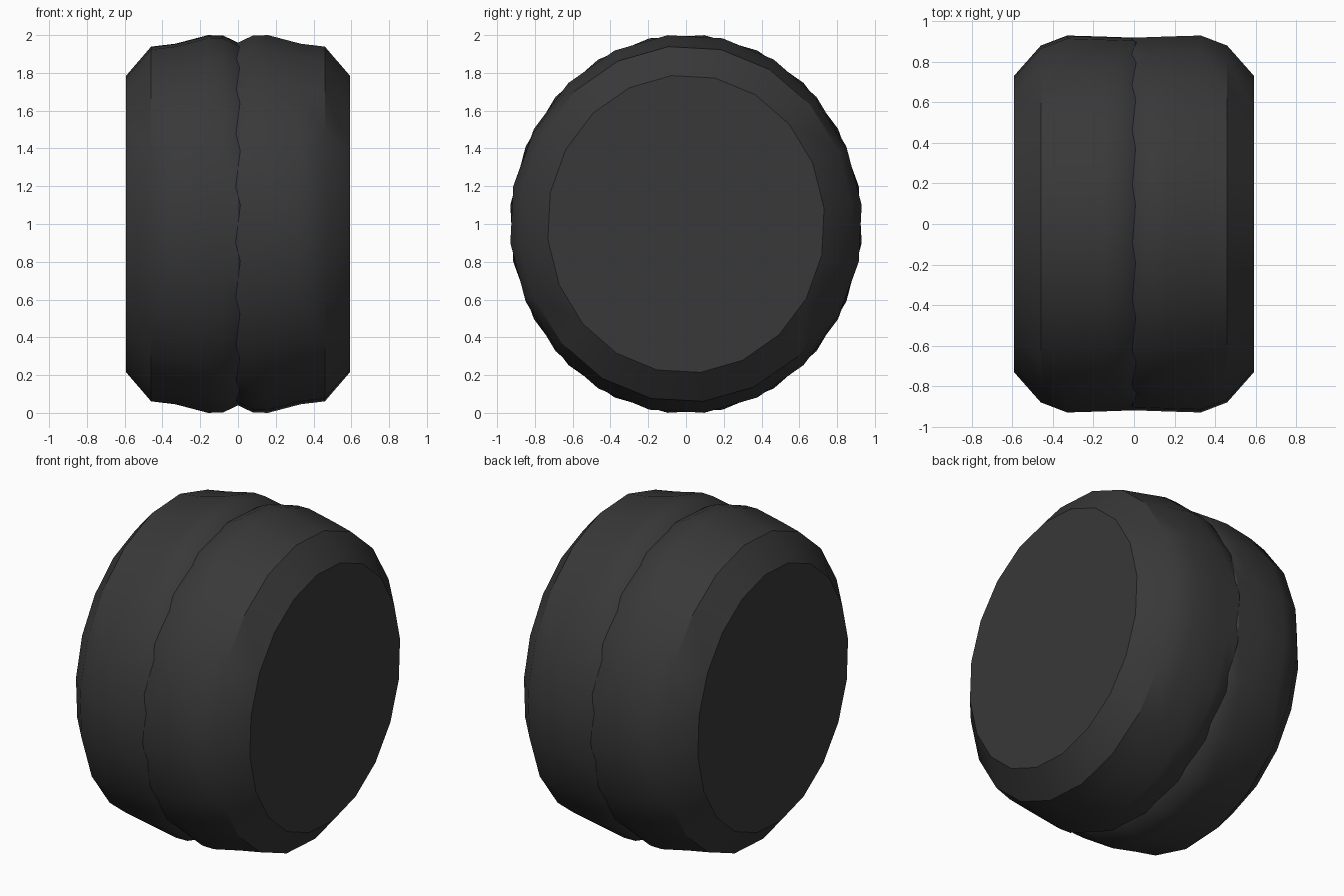
import bpy, bmesh, math

cube = bpy.data.objects.get("Cube")
if cube:
    bpy.data.objects.remove(cube, do_unlink=True)

SIDES = 20
PHASE = math.radians(6)

rubber = bpy.data.materials.new("dark rubber")
rubber.use_nodes = True
colour = (0.04, 0.04, 0.04, 1)
rubber.diffuse_color = colour
bsdf = rubber.node_tree.nodes["Principled BSDF"]
bsdf.inputs["Base Color"].default_value = colour
bsdf.inputs["Roughness"].default_value = 0.8

# Oval cross-sections from the hidden inner end to the outer cap: x, y radius, z radius
SECTIONS = [
    (-0.06, 0.88, 0.91),
    (0.0, 0.925, 0.965),
    (0.08, 0.927, 1.004),
    (0.16, 0.93, 1.005),
    (0.33, 0.935, 0.96),
    (0.46, 0.885, 0.944),
    (0.592, 0.735, 0.79),
]


def wheel_half(name, turn):
    """Loft the oval sections; turn = -1 spins the half around the upright axis."""
    bm = bmesh.new()
    rings = []
    for x, ry, rz in SECTIONS:
        angles = [PHASE + math.tau * i / SIDES for i in range(SIDES)]
        rings.append([bm.verts.new((turn * x, turn * ry * math.cos(a), 1 + rz * math.sin(a)))
                      for a in angles])
    for low, high in zip(rings, rings[1:]):
        for i in range(SIDES):
            j = (i + 1) % SIDES
            bm.faces.new((low[i], low[j], high[j], high[i]))
    # Flat end caps
    bm.faces.new(rings[0])
    bm.faces.new(rings[-1])
    bmesh.ops.recalc_face_normals(bm, faces=bm.faces)
    mesh = bpy.data.meshes.new(name)
    bm.to_mesh(mesh)
    bm.free()
    mesh.materials.append(rubber)
    obj = bpy.data.objects.new(name, mesh)
    bpy.context.collection.objects.link(obj)
    bpy.ops.object.select_all(action="DESELECT")
    obj.select_set(True)
    bpy.context.view_layer.objects.active = obj
    bpy.ops.object.shade_smooth_by_angle(angle=math.radians(30))
    return obj


# Two matching halves meet in the central groove
wheel_half("left_tyre_half", 1)
wheel_half("right_tyre_half", -1)
